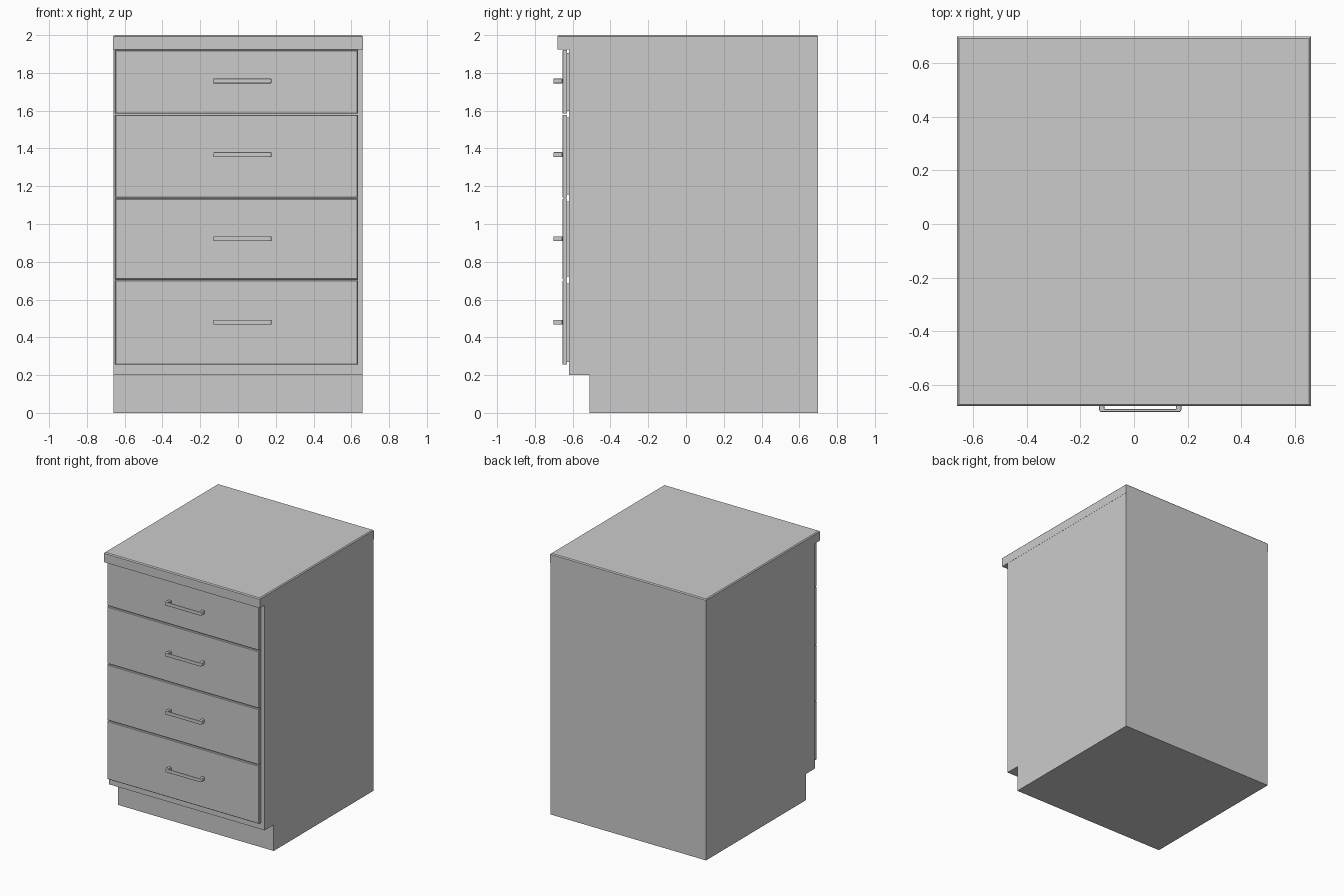
import bpy, bmesh

if "Cube" in bpy.data.objects:
    bpy.data.objects.remove(bpy.data.objects["Cube"])


def finish(name, bm):
    bmesh.ops.recalc_face_normals(bm, faces=bm.faces)
    mesh = bpy.data.meshes.new(name)
    bm.to_mesh(mesh)
    bm.free()
    ob = bpy.data.objects.new(name, mesh)
    bpy.context.collection.objects.link(ob)
    return ob


def prism(name, profile, axis, lo, hi):
    """Extrude a 2D profile along x (profile is y,z) or along z (profile is x,y)."""
    bm = bmesh.new()
    place = (lambda a, b: (lo, a, b)) if axis == 'x' else (lambda a, b: (a, b, lo))
    face = bm.faces.new([bm.verts.new(place(a, b)) for a, b in profile])
    ext = bmesh.ops.extrude_face_region(bm, geom=[face])
    verts = [v for v in ext['geom'] if isinstance(v, bmesh.types.BMVert)]
    move = (hi - lo, 0, 0) if axis == 'x' else (0, 0, hi - lo)
    bmesh.ops.translate(bm, verts=verts, vec=move)
    return finish(name, bm)


def box(name, x0, x1, y0, y1, z0, z1, bevel=0.0, pick=lambda e: True, segments=1):
    bm = bmesh.new()
    bmesh.ops.create_cube(bm, size=1)
    for v in bm.verts:
        v.co = ((x0 + x1) / 2 + v.co.x * (x1 - x0),
                (y0 + y1) / 2 + v.co.y * (y1 - y0),
                (z0 + z1) / 2 + v.co.z * (z1 - z0))
    if bevel:
        bmesh.ops.bevel(bm, geom=[e for e in bm.edges if pick(e)], offset=bevel,
                        segments=segments, profile=0.5, affect='EDGES')
    return finish(name, bm)


# Cabinet body with recessed toe kick
prism("cabinet_body",
      [(-0.51, 0), (0.70, 0), (0.70, 1.925), (-0.62, 1.925), (-0.62, 0.2), (-0.51, 0.2)],
      'x', -0.66, 0.66)

# Worktop overhanging the front, top edges softened
box("worktop", -0.661, 0.661, -0.68, 0.70, 1.925, 2.0, 0.007,
    lambda e: all(v.co.z > 1.99 for v in e.verts))

# Drawers: (bottom, top, handle height)
drawers = [(0.255, 0.701, 0.480), (0.707, 1.134, 0.922),
           (1.140, 1.578, 1.367), (1.584, 1.920, 1.757)]
X0, X1 = -0.65, 0.635
HX0, HX1 = -0.13, 0.177
for i, (z0, z1, hz) in enumerate(drawers, 1):
    # Front panel, front edges softened
    box(f"drawer_front_{i}", X0, X1, -0.655, -0.630, z0, z1, 0.004,
        lambda e: all(v.co.y < -0.65 for v in e.verts))
    # Slightly smaller backing joins the panel to the cabinet
    box(f"drawer_backing_{i}", X0 + 0.012, X1 - 0.012, -0.631, -0.619, z0 + 0.015, z1 - 0.015)
    # Bracket handle: slim bar on two feet, made from one U profile
    t, c, f = 0.011, 0.006, 0.026
    handle = prism(f"drawer_handle_{i}",
                   [(HX0, -0.654), (HX0, -0.702 + c), (HX0 + c, -0.702),
                    (HX1 - c, -0.702), (HX1, -0.702 + c), (HX1, -0.654),
                    (HX1 - f, -0.654), (HX1 - f + 0.008, -0.702 + t),
                    (HX0 + f - 0.008, -0.702 + t), (HX0 + f, -0.654)],
                   'z', hz - 0.013, hz + 0.013)
    mod = handle.modifiers.new("soft_edges", 'BEVEL')
    mod.width, mod.segments, mod.limit_method = 0.004, 2, 'ANGLE'
